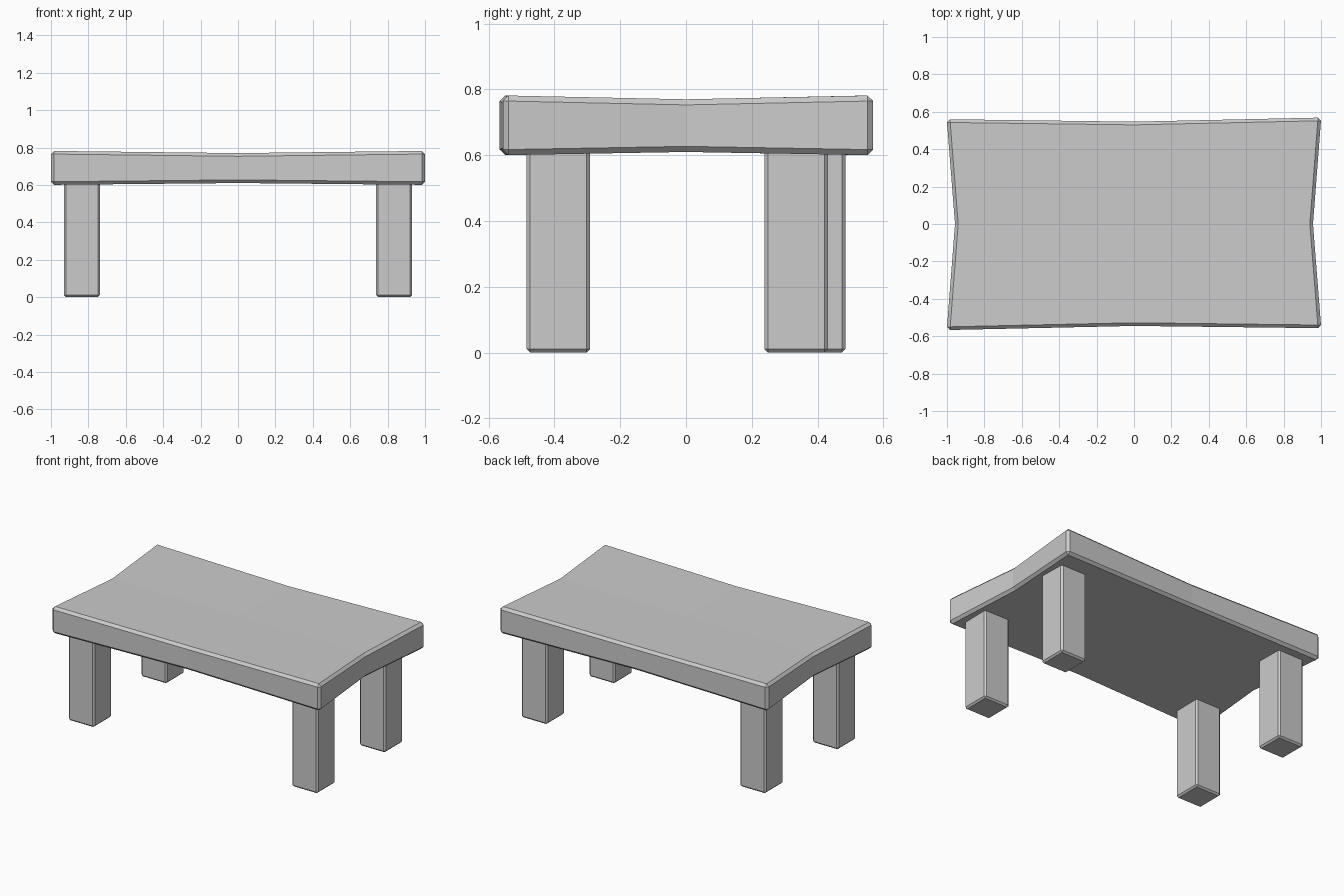
import bpy
import bmesh

if "Cube" in bpy.data.objects:
    bpy.data.objects.remove(bpy.data.objects["Cube"])


def finish(name, bm, chamfer):
    bmesh.ops.recalc_face_normals(bm, faces=bm.faces[:])
    mesh = bpy.data.meshes.new(name)
    bm.to_mesh(mesh)
    bm.free()
    obj = bpy.data.objects.new(name, mesh)
    bpy.context.collection.objects.link(obj)
    bevel = obj.modifiers.new("chamfer", 'BEVEL')
    bevel.width = chamfer
    bevel.segments = 1
    bevel.limit_method = 'ANGLE'
    return obj


# Warped slab: 3 x 3 plan points, corners pulled out, slightly skewed
def table_top():
    plan = [[(-1.001, -0.567), (0, -0.545), (1.001, -0.557)],
            [(-0.957, 0), (0, 0), (0.957, 0)],
            [(-1.001, 0.56), (0, 0.547), (1.001, 0.569)]]
    bm = bmesh.new()
    layers = []
    for z_mid, z_corner in ((0.61, 0.60), (0.77, 0.782)):
        layers.append([[bm.verts.new((x, y, z_corner if i != 1 and j != 1 else z_mid))
                        for i, (x, y) in enumerate(row)] for j, row in enumerate(plan)])
    for g in layers:
        for j in range(2):
            for i in range(2):
                bm.faces.new((g[j][i], g[j][i + 1], g[j + 1][i + 1], g[j + 1][i]))
    ring = [(0, 0), (0, 1), (0, 2), (1, 2), (2, 2), (2, 1), (2, 0), (1, 0)]
    low, high = layers
    for (a, b), (c, d) in zip(ring, ring[1:] + ring[:1]):
        bm.faces.new((low[a][b], low[c][d], high[c][d], high[a][b]))
    return finish("table_top", bm, 0.017)


# Square chamfered leg reaching just into the slab
def leg(name, x, y, size=0.193, height=0.62):
    bm = bmesh.new()
    bmesh.ops.create_cube(bm, size=1)
    for v in bm.verts:
        v.co = (x + v.co.x * size, y + v.co.y * size, (v.co.z + 0.5) * height)
    return finish(name, bm, 0.011)


table_top()

# Back right leg sits a little further forward than the back left one
for name, x, y in (("front_left_leg", -0.835, -0.388),
                   ("front_right_leg", 0.835, -0.388),
                   ("back_left_leg", -0.835, 0.388),
                   ("back_right_leg", 0.835, 0.335)):
    leg(name, x, y)
